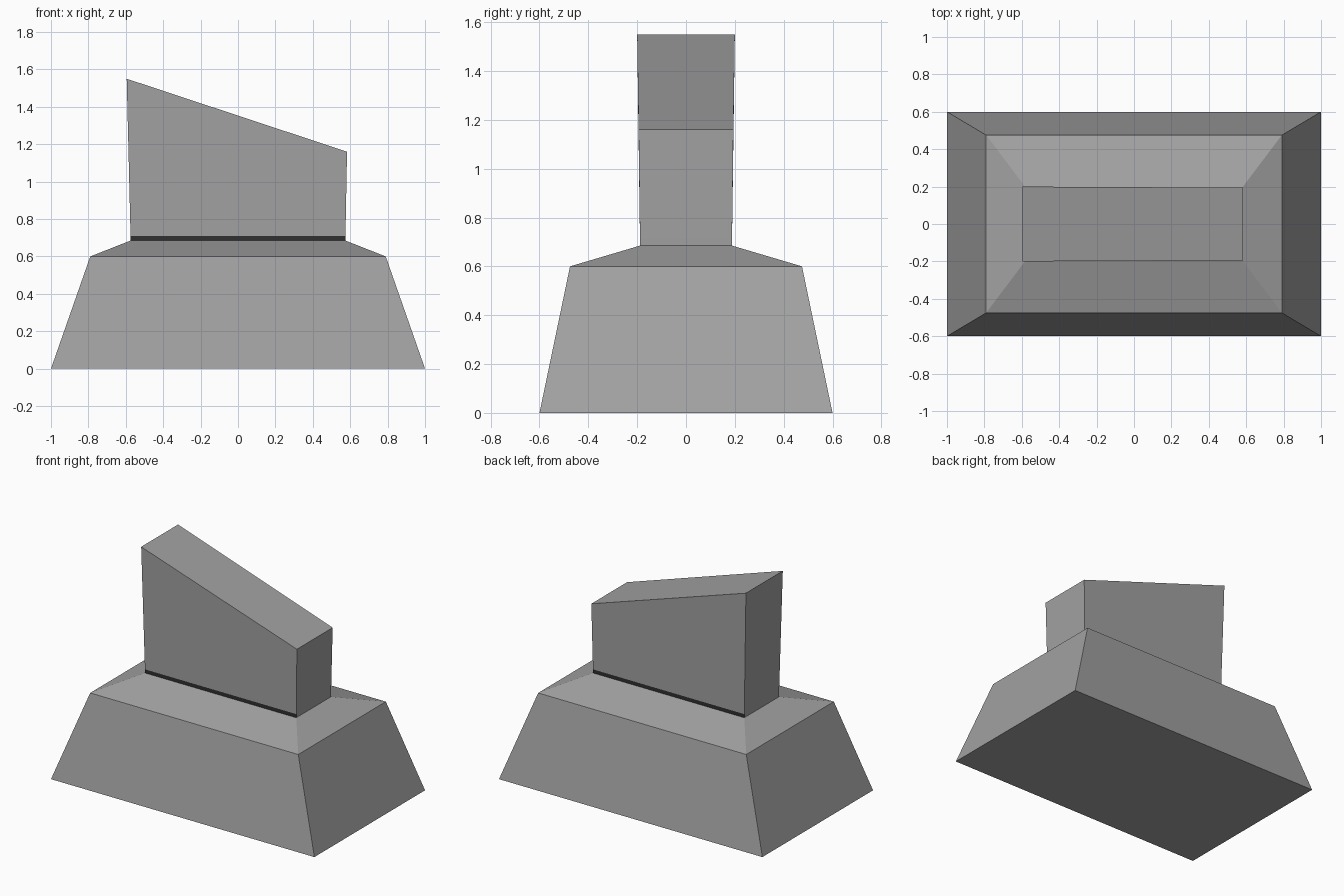
import bpy, bmesh

if "Cube" in bpy.data.objects:
    bpy.data.objects.remove(bpy.data.objects["Cube"])


def make_material(name, value):
    mat = bpy.data.materials.new(name)
    mat.diffuse_color = (value, value, value, 1)
    mat.use_nodes = True
    mat.node_tree.nodes["Principled BSDF"].inputs["Base Color"].default_value = mat.diffuse_color
    return mat


stone = make_material("grey stone", 0.36)
seam = make_material("dark seam", 0.03)


def loft(name, rings, cap_bottom=False, cap_top=False):
    """Loft rectangular rings: (left x, half depth, z, right x, half depth, z)."""
    bm = bmesh.new()
    loops = []
    for lx, ly, lz, rx, ry, rz in rings:
        corners = [(lx, -ly, lz), (rx, -ry, rz), (rx, ry, rz), (lx, ly, lz)]
        loops.append([bm.verts.new(c) for c in corners])
    for a, b in zip(loops, loops[1:]):
        for i in range(4):
            j = (i + 1) % 4
            bm.faces.new((a[i], a[j], b[j], b[i]))
    if cap_bottom:
        bm.faces.new(loops[0][::-1])
    if cap_top:
        bm.faces.new(loops[-1])
    bm.normal_update()
    mesh = bpy.data.meshes.new(name)
    # Dark seam: low band on the long faces of the block
    if name == "upright_block":
        for f in bm.faces:
            low = max(v.co.z for v in f.verts) < 0.72
            f.material_index = int(low and abs(f.normal.y) > 0.9)
    bm.to_mesh(mesh)
    bm.free()
    mesh.materials.append(stone)
    mesh.materials.append(seam)
    obj = bpy.data.objects.new(name, mesh)
    bpy.context.collection.objects.link(obj)
    return obj


def level(x, y, z):
    return (-x, y, z, x, y, z)


# Tapered plinth with a shallow sloping shoulder
loft("plinth", [level(1.0, 0.6, 0), level(0.79, 0.475, 0.6),
                level(0.574, 0.188, 0.685)], cap_bottom=True)

# Slightly flared block with a slanted top
loft("upright_block", [level(0.574, 0.188, 0.685), level(0.5745, 0.1885, 0.71),
                       (-0.595, 0.2, 1.55, 0.583, 0.194, 1.16)], cap_top=True)
